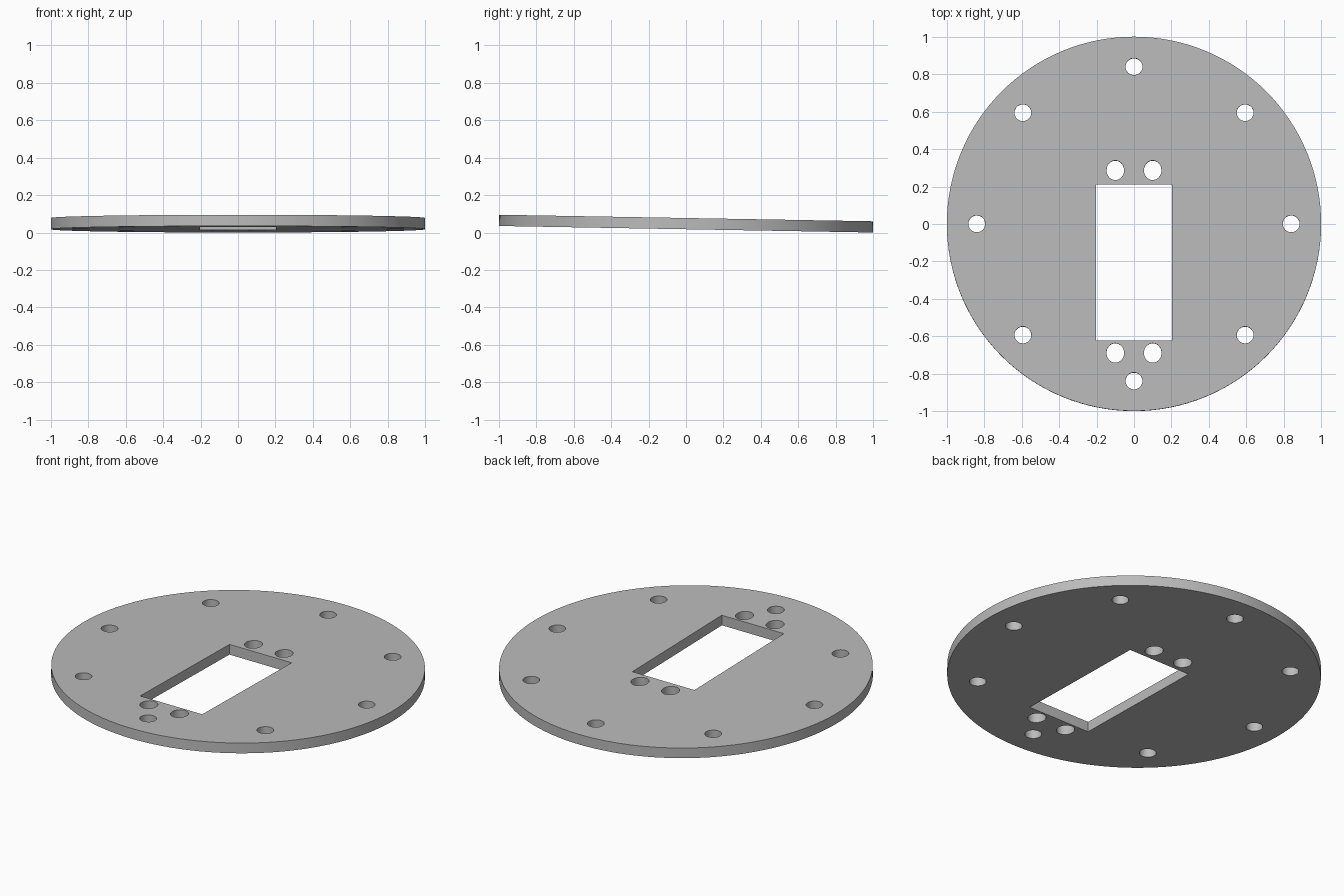
import bpy, bmesh, math
from mathutils import Matrix, Vector

cube = bpy.data.objects.get("Cube")
if cube:
    bpy.data.objects.remove(cube, do_unlink=True)

THICKNESS = 0.06
TILT = math.radians(-1)

grey = bpy.data.materials.new("plain grey")
grey.use_nodes = True
colour = (0.5, 0.5, 0.5, 1)
grey.diffuse_color = colour
grey.node_tree.nodes["Principled BSDF"].inputs["Base Color"].default_value = colour

bm = bmesh.new()


def outline(points):
    """Add a closed loop of edges to the flat profile."""
    verts = [bm.verts.new((x, y, 0)) for x, y in points]
    for a, b in zip(verts, verts[1:] + verts[:1]):
        bm.edges.new((a, b))


def ellipse(cx, cy, rx, ry, sides):
    steps = [math.tau * i / sides for i in range(sides)]
    outline([(cx + rx * math.cos(t), cy + ry * math.sin(t)) for t in steps])


# Round rim
ellipse(0, 0, 1, 1, 128)

# Ring of eight bolt holes
for i in range(8):
    a = math.tau * i / 8
    ellipse(0.84 * math.cos(a), 0.84 * math.sin(a), 0.045, 0.045, 32)

# Rectangular window with a pair of oval holes at each end
outline([(-0.203, -0.625), (0.203, -0.625), (0.203, 0.21), (-0.203, 0.21)])
for x in (-0.1, 0.1):
    for y in (-0.69, 0.286):
        ellipse(x, y, 0.047, 0.052, 32)

# Fill around the holes and thicken into a plate
bmesh.ops.triangle_fill(bm, edges=bm.edges[:], use_beauty=True, normal=Vector((0, 0, 1)))
result = bmesh.ops.extrude_face_region(bm, geom=bm.faces[:], use_keep_orig=True)
top = [v for v in result["geom"] if isinstance(v, bmesh.types.BMVert)]
bmesh.ops.translate(bm, verts=top, vec=(0, 0, THICKNESS))
bmesh.ops.recalc_face_normals(bm, faces=bm.faces[:])

# Slight tilt, then rest the low edge on the ground
bm.transform(Matrix.Rotation(TILT, 4, 'X'))
low = min(v.co.z for v in bm.verts)
bmesh.ops.translate(bm, verts=bm.verts[:], vec=(0, 0, -low))

mesh = bpy.data.meshes.new("mounting_plate")
bm.to_mesh(mesh)
bm.free()
mesh.materials.append(grey)
plate = bpy.data.objects.new("mounting_plate", mesh)
bpy.context.collection.objects.link(plate)

# Smooth round walls, sharp rims
bpy.context.view_layer.objects.active = plate
plate.select_set(True)
bpy.ops.object.shade_smooth_by_angle(angle=math.radians(30))
